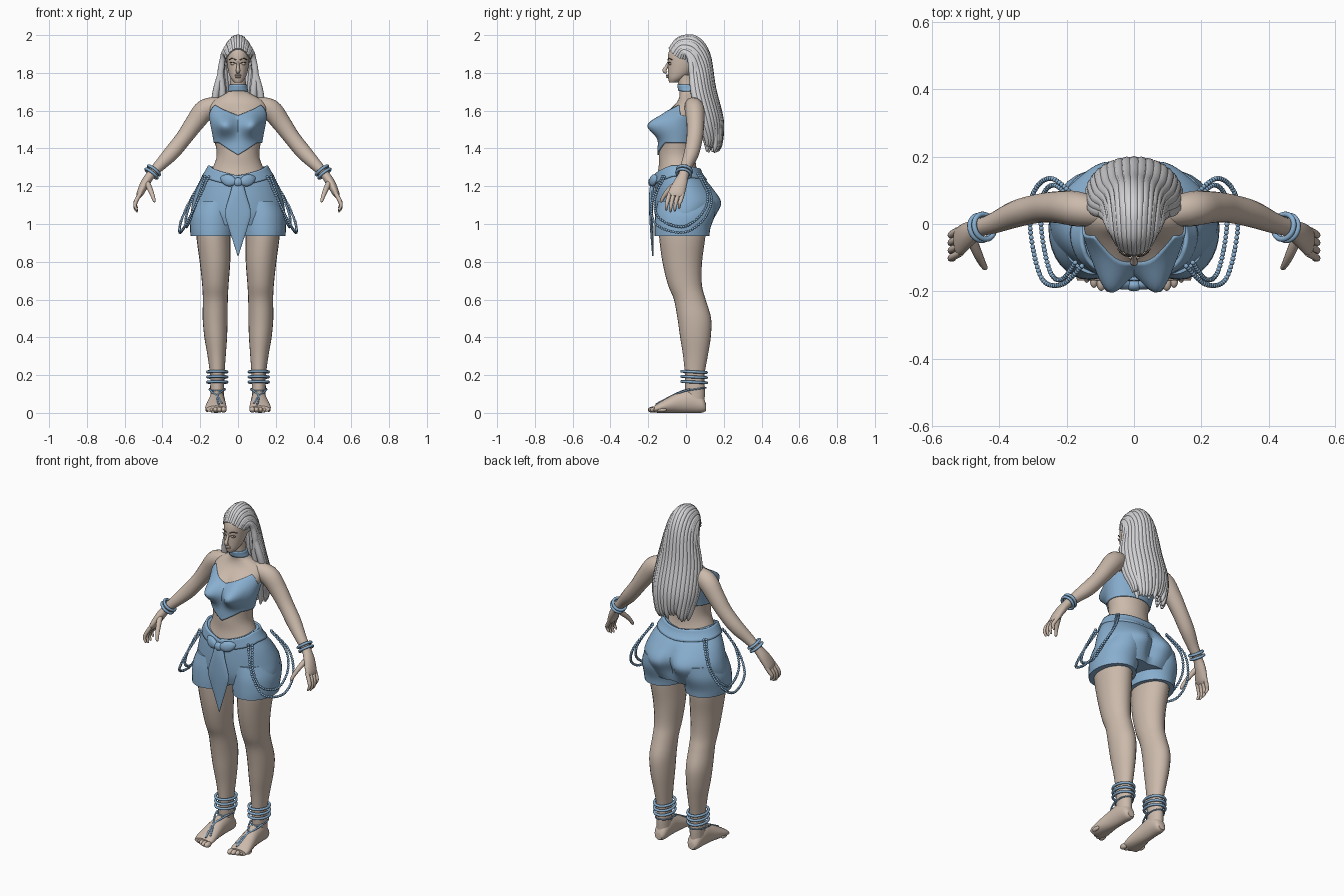
import bpy, bmesh, random
from math import sin, cos, pi, exp, radians
from mathutils import Vector, Matrix

cube = bpy.data.objects.get("Cube")
if cube:
    bpy.data.objects.remove(cube, do_unlink=True)
random.seed(4)


def material(name, rgb):
    m = bpy.data.materials.new(name)
    m.use_nodes = True
    m.diffuse_color = (*rgb, 1)
    m.node_tree.nodes["Principled BSDF"].inputs["Base Color"].default_value = (*rgb, 1)
    return m


SKIN = material("skin", (0.60, 0.49, 0.41))
HAIR = material("silver hair", (0.65, 0.65, 0.67))
BLUE = material("blue cloth", (0.25, 0.43, 0.63))
DARK = material("dark lash", (0.09, 0.07, 0.06))


# ---------- helpers ----------
def finish(name, bm, mat, mirror=False, thick=0):
    bmesh.ops.recalc_face_normals(bm, faces=bm.faces)
    me = bpy.data.meshes.new(name)
    bm.to_mesh(me)
    bm.free()
    for p in me.polygons:
        p.use_smooth = True
    me.set_sharp_from_angle(angle=radians(50))
    me.materials.append(mat)
    ob = bpy.data.objects.new(name, me)
    bpy.context.collection.objects.link(ob)
    if mirror:
        ob.modifiers.new("mirror", 'MIRROR').use_mirror_merge = False
    if thick:
        s = ob.modifiers.new("thickness", 'SOLIDIFY')
        s.thickness, s.offset = thick, -1
    return ob


def bridge(bm, rings, caps=True):
    rows = [[bm.verts.new(p) for p in r] for r in rings]
    n = len(rows[0])
    for r, s in zip(rows, rows[1:]):
        for i in range(n):
            bm.faces.new((r[i], r[(i + 1) % n], s[(i + 1) % n], s[i]))
    if caps:
        bm.faces.new(rows[0])
        bm.faces.new(rows[-1][::-1])


def spline(rows, steps):
    out = []
    for i in range(len(rows) - 1):
        quad = list(zip(rows[max(i - 1, 0)], rows[i], rows[i + 1], rows[min(i + 2, len(rows) - 1)]))
        for k in range(steps):
            t = k / steps
            out.append([b + .5 * t * (c - a + t * (2*a - 5*b + 4*c - d + t * (3*(b - c) + d - a)))
                        for a, b, c, d in quad])
    return out + [list(rows[-1])]


def tube_rings(rows, up, axis=None, n=20, steps=4):
    """Rows are x, y, z, side radius, up radius."""
    rows = spline(rows, steps)
    pts = [Vector(r[:3]) for r in rows]
    rings = []
    for i, p in enumerate(pts):
        t = Vector(axis) if axis else (pts[min(i + 1, len(pts) - 1)] - pts[max(i - 1, 0)]).normalized()
        side = t.cross(Vector(up)).normalized()
        top = side.cross(t)
        a, b = max(rows[i][3], .001), max(rows[i][4], .001)
        rings.append([p + side * a * cos(2*pi*k/n) + top * b * sin(2*pi*k/n) for k in range(n)])
    return rings


def loft(name, rows, mat, up=(0, 1, 0), axis=None, n=20, steps=4, mirror=False):
    bm = bmesh.new()
    bridge(bm, tube_rings(rows, up, axis, n, steps))
    return finish(name, bm, mat, mirror)


def cord(name, pts, r, mat, up=(0, 0, 1), mirror=True):
    return loft(name, [(*p, r, r) for p in pts], mat, up, n=8, mirror=mirror)


def blob(name, loc, scale, mat, mirror=False):
    bm = bmesh.new()
    bmesh.ops.create_uvsphere(bm, u_segments=20, v_segments=12, radius=1,
                              matrix=Matrix.Translation(loc) @ Matrix.Diagonal((*scale, 1)))
    return finish(name, bm, mat, mirror)


def band(name, centre, normal, ra, rb, minor, mat):
    nrm = Vector(normal).normalized()
    u = Vector((0, 1, 0)).cross(nrm).normalized()
    v = nrm.cross(u)
    pts = [Vector(centre) + u * ra * cos(2*pi*i/28) + v * rb * sin(2*pi*i/28) for i in range(30)]
    return loft(name, [(*p, minor, minor) for p in pts], mat, nrm, n=8, steps=1, mirror=True)


def sample(profile, z):
    z = min(max(z, profile[0][0]), profile[-1][0])
    for a, b in zip(profile, profile[1:]):
        if z <= b[0]:
            t = (z - a[0]) / max(b[0] - a[0], 1e-6)
            return [p + (q - p) * t for p, q in zip(a[1:], b[1:])]


def wrap(name, surface, lo, hi, off, mat, caps=False, thick=0, n=64, m=24):
    """Sheet around the body between two heights given by angle from the front."""
    bm = bmesh.new()
    angles = [2 * pi * i / n - pi for i in range(n)]
    bridge(bm, [[surface(a, lo(abs(a)) + (hi(abs(a)) - lo(abs(a))) * j / m, off) for a in angles]
                for j in range(m + 1)], caps)
    return finish(name, bm, mat, thick=thick)


# ---------- body surfaces: z, y centre, half width, half depth ----------
TORSO = spline([(1.14, -.03, .18, .13), (1.22, -.04, .17, .12), (1.30, -.045, .133, .10),
                (1.36, -.047, .113, .097), (1.43, -.045, .12, .095), (1.52, -.03, .137, .10),
                (1.60, 0, .15, .085), (1.645, .02, .14, .068), (1.675, .02, .095, .055),
                (1.70, .012, .052, .046), (1.74, .002, .042, .043), (1.80, -.005, .04, .042)], 5)
PELVIS = spline([(.99, -.01, .225, .14), (1.05, -.005, .248, .16), (1.12, .006, .24, .175),
                 (1.20, -.015, .212, .15), (1.27, -.04, .172, .118), (1.33, -.045, .138, .108)], 5)


def torso(a, z, off):
    cy, rx, ry = sample(TORSO, z)
    x, y = (rx + off) * sin(a), cy - (ry + off) * cos(a)
    g = exp(-((abs(x) - .068) / .052) ** 2 - ((z - 1.525) / .057) ** 2) * max(0, cos(a)) ** .5
    return (x * (1 + .12 * g), y - .083 * g, z)


def hips(a, z, off):
    cy, rx, ry = sample(PELVIS, z)
    x, y = (rx + off) * sin(a), cy - (ry + off) * cos(a)
    back = max(0, -cos(a)) * exp(-((z - 1.09) / .09) ** 2)
    y += back * (.018 * exp(-((abs(x) - .1) / .06) ** 2) - .035 * exp(-(x / .03) ** 2))
    return (x, y, z)


wrap("torso", torso, lambda a: 1.15, lambda a: 1.79, 0, SKIN, caps=True, m=48)

# ---------- head ----------
loft("head", [(0, -.068, 1.748, .018, .02), (0, -.052, 1.768, .036, .042), (0, -.032, 1.80, .049, .064),
              (0, -.016, 1.85, .058, .08), (0, -.01, 1.90, .06, .084), (0, 0, 1.95, .054, .072),
              (0, .01, 1.985, .03, .04)], SKIN, axis=(0, 0, 1), n=32)
loft("nose", [(0, -.09, 1.86, .006, .006), (0, -.105, 1.83, .008, .009), (0, -.114, 1.812, .012, .011),
              (0, -.102, 1.80, .009, .007)], SKIN, n=12)
blob("upper_lip", (0, -.097, 1.787, ), (.019, .010, .005), SKIN)
blob("lower_lip", (0, -.096, 1.778), (.016, .010, .006), SKIN)
blob("eye", (.026, -.084, 1.849), (.015, .008, .008), SKIN, True)
cord("eyelash", [(.010, -.094, 1.848), (.026, -.094, 1.856), (.044, -.082, 1.853)], .002, DARK)
cord("eyebrow", [(.010, -.096, 1.868), (.030, -.091, 1.876), (.048, -.074, 1.870)], .0025, DARK)

# ---------- hair ----------
blob("hair_cap", (0, .025, 1.90), (.072, .085, .085), HAIR)


def strands(name, count, k, r):
    bm = bmesh.new()
    for i in range(count):
        a = (2 * i / (count - 1) - 1) * pi / 2
        s, c, low = sin(a), cos(a), random.uniform(-.02, .025)
        path = [(.060*s, -.086*c - .01*s*s, 1.925 - .05*s*s, .5), (.074*s, -.035*c, 1.98 - .075*s*s, .7),
                (.082*s, .022 + .028*c, 1.982 - .11*s*s, .85), (.092*s, .032 + .08*c*k, 1.90 - .1*s*s, .95),
                (.118*s*k, .045 + .095*c*k, 1.72 - .03*s*s, 1.1), (.128*s*k, .08 + .1*c*k, 1.55, 1.15),
                (.108*s*k, .11 + .07*c*k, 1.44 + low, .85), (.10*s*k, .11 + .06*c*k, 1.395 + low, .25)]
        bridge(bm, tube_rings([(x, y, z, r * w, r * w) for x, y, z, w in path], (1, 0, 0), n=10, steps=5))
    finish(name, bm, HAIR)


strands("outer_hair_strands", 19, 1, .0175)
strands("inner_hair_strands", 11, .7, .018)

# ---------- arms and hands ----------
loft("arm", [(.09, .03, 1.625, .045, .04), (.17, .045, 1.607, .056, .052), (.23, .05, 1.535, .05, .047),
             (.285, .046, 1.458, .043, .043), (.35, .03, 1.378, .041, .04), (.415, .003, 1.31, .031, .031),
             (.46, -.012, 1.262, .024, .027), (.492, -.03, 1.215, .024, .037), (.517, -.05, 1.165, .019, .043),
             (.526, -.055, 1.145, .012, .036)], SKIN, mirror=True)
for i, label in enumerate(("index", "middle", "ring", "little")):
    y, drop = -.085 + .023 * i, (.008, 0, .004, .018)[i]
    loft(label + "_finger", [(.515, y, 1.165, .011, .011), (.538, y - .012, 1.125, .011, .011),
                             (.545, y - .018, 1.09 + drop, .009, .009), (.536, y - .02, 1.068 + drop, .006, .006),
                             (.533, y - .02, 1.062 + drop, .001, .001)], SKIN, n=10, mirror=True)
loft("thumb", [(.485, -.04, 1.225, .014, .016), (.466, -.085, 1.185, .014, .014), (.452, -.115, 1.15, .011, .011),
               (.443, -.13, 1.122, .008, .008), (.441, -.134, 1.115, .001, .001)], SKIN, (1, 0, 0), n=10, mirror=True)
for i in range(2):
    band("bracelet", (.445 + .013 * i, -.008 - .004 * i, 1.284 - .017 * i), (.6, -.2, -.75), .038, .038, .008, BLUE)

# ---------- legs and feet ----------
loft("leg", [(.13, -.02, 1.0, .09, .122), (.13, -.02, .93, .09, .122), (.122, -.02, .80, .081, .105),
             (.12, -.006, .68, .070, .09), (.12, .02, .60, .066, .084), (.121, .044, .50, .066, .089),
             (.118, .05, .40, .060, .081), (.113, .05, .30, .048, .065), (.11, .046, .20, .038, .052),
             (.11, .048, .12, .037, .052), (.11, .05, .05, .036, .048)], SKIN, axis=(0, 0, 1), n=24, mirror=True)
loft("foot", [(.109, .105, .03, .022, .02), (.109, .085, .045, .036, .044), (.11, .03, .062, .041, .062),
              (.112, -.03, .056, .044, .056), (.115, -.09, .042, .052, .042), (.117, -.14, .028, .057, .028),
              (.117, -.168, .02, .052, .018)], SKIN, (0, 0, 1), (0, -1, 0), mirror=True)
for i in range(5):
    blob("toe", (.076 + .0215 * i, -.176 + .003 * i * i, .017), (.016 - .0015 * i, .026, .016 - .001 * i), SKIN, True)
for i in range(3):
    band("anklet", (.11, .043, .163 + .027 * i), (0, .05, 1), .052, .066, .0075, BLUE)
band("ankle_cord", (.11, .048, .125), (0, -.15, 1), .042, .058, .004, BLUE)
cord("inner_foot_strap", [(.07, .02, .125), (.085, -.02, .115), (.11, -.075, .09), (.102, -.16, .045)], .005, BLUE)
cord("outer_foot_strap", [(.15, .02, .125), (.14, -.02, .112), (.11, -.075, .09), (.085, -.14, .05)], .005, BLUE)

# ---------- bodice and choker ----------
RIM = [(0, 1.575), (.9, 1.632), (1.4, 1.575), (pi, 1.54)]
wrap("bodice", torso, lambda a: 1.365 + .065 * min(1, a / .9), lambda a: sample(RIM, a)[0], .008, BLUE, thick=.012)
wrap("choker", torso, lambda a: 1.703, lambda a: 1.738, .006, BLUE, thick=.008, m=4)

# ---------- shorts, waistband and sash ----------
def waist(a):
    return 1.25 + .055 * min(1, a / 1.3) - .02 * max(0, a - 1.6) / 1.5


wrap("shorts", hips, lambda a: .995, waist, 0, BLUE, caps=True)
wrap("waistband", hips, lambda a: waist(a) - .05, lambda a: waist(a) + .006, .009, BLUE, thick=.012, m=6)
loft("shorts_leg", [(.115, .005, 1.12, .11, .155), (.129, -.004, 1.05, .122, .158), (.133, -.018, .98, .121, .148),
                    (.134, -.021, .937, .117, .145)], BLUE, axis=(0, 0, 1), n=32, mirror=True)
loft("sash_tail", [(0, -.175, 1.23, .025, .012), (0, -.183, 1.16, .042, .012), (0, -.185, 1.06, .068, .010),
                   (0, -.182, .98, .050, .009), (0, -.178, .90, .024, .007), (0, -.176, .83, .002, .003)],
     BLUE, axis=(0, 0, 1))
loft("sash_bow", [(.01, -.18, 1.222, .014, .014), (.04, -.178, 1.228, .030, .016), (.07, -.165, 1.238, .026, .014),
                  (.088, -.15, 1.245, .008, .008)], BLUE, mirror=True)
blob("sash_knot", (0, -.182, 1.222), (.026, .018, .024), BLUE)


# ---------- hanging bead loops ----------
def beads(name, pts, r, gap):
    bm = bmesh.new()
    last = None
    for p in map(Vector, spline(pts, 80)):
        if last is None or (p - last).length >= gap:
            bmesh.ops.create_icosphere(bm, subdivisions=2, radius=r, matrix=Matrix.Translation(p))
            last = p
    finish(name, bm, BLUE, True)


beads("outer_bead_loop", [(.155, -.125, 1.25), (.215, -.18, 1.12), (.275, -.16, 1.0), (.308, -.02, .955),
                          (.30, .09, 1.02), (.245, .135, 1.14), (.165, .07, 1.27)], .0075, .0125)
beads("inner_bead_loop", [(.175, -.115, 1.25), (.215, -.165, 1.13), (.25, -.14, 1.03), (.275, -.02, .985),
                          (.272, .08, 1.05), (.235, .115, 1.15), (.175, .06, 1.27)], .0075, .0125)
